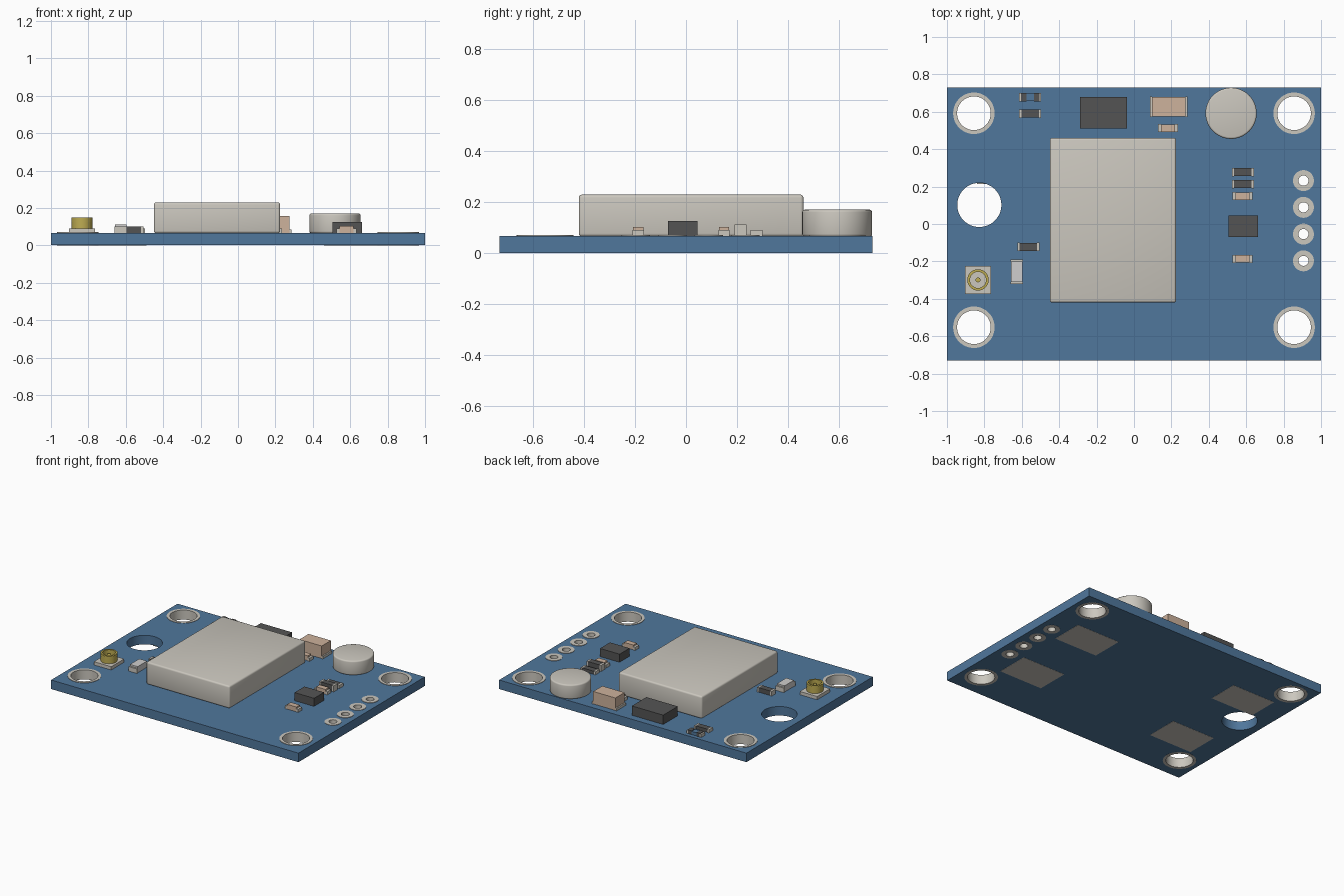
import bpy, bmesh, math

if "Cube" in bpy.data.objects:
    bpy.data.objects.remove(bpy.data.objects["Cube"], do_unlink=True)


def srgb(r, g, b):
    return tuple((c / 255 / 12.92) if c < 11 else ((c / 255 + 0.055) / 1.055) ** 2.4
                 for c in (r, g, b)) + (1.0,)


def material(name, *rgb):
    m = bpy.data.materials.new(name)
    m.use_nodes = True
    m.diffuse_color = srgb(*rgb)
    m.node_tree.nodes["Principled BSDF"].inputs["Base Color"].default_value = srgb(*rgb)
    return m


BLUE = material("board blue", 80, 119, 156)
SILVER = material("warm silver", 203, 199, 190)
TAN = material("ceramic tan", 205, 178, 156)
DARK = material("chip grey", 84, 84, 84)
WHITE = material("pale grey", 207, 206, 205)
GOLD = material("gold", 190, 172, 82)

TOP = 0.067  # upper surface of the board


def finish(name, bm, mat, smooth=False, bevel=0.0):
    bmesh.ops.recalc_face_normals(bm, faces=bm.faces)
    mesh = bpy.data.meshes.new(name)
    bm.to_mesh(mesh)
    bm.free()
    ob = bpy.data.objects.new(name, mesh)
    bpy.context.collection.objects.link(ob)
    if mat:
        mesh.materials.append(mat)
    bpy.ops.object.select_all(action="DESELECT")
    ob.select_set(True)
    bpy.context.view_layer.objects.active = ob
    if bevel:
        mod = ob.modifiers.new("rounded edges", "BEVEL")
        mod.width, mod.segments = bevel, 3
        mod.limit_method, mod.angle_limit = "ANGLE", math.radians(50)
        bpy.ops.object.modifier_apply(modifier=mod.name)
    if smooth:
        bpy.ops.object.shade_smooth_by_angle(angle=math.radians(40))
    return ob


def box(name, mat, x0, x1, y0, y1, z0, z1, bevel=0.0):
    bm = bmesh.new()
    bmesh.ops.create_cube(bm, size=1)
    for v in bm.verts:
        v.co.x = x1 if v.co.x > 0 else x0
        v.co.y = y1 if v.co.y > 0 else y0
        v.co.z = z1 if v.co.z > 0 else z0
    return finish(name, bm, mat, bevel > 0, bevel)


def add_lathe(bm, x, y, profile, closed, sides=48):
    """Spin (radius, height) points; a closed profile makes a tube."""
    rings = [[bm.verts.new((x + r * math.cos(a), y + r * math.sin(a), z))
              for a in (math.tau * i / sides for i in range(sides))] for r, z in profile]
    pairs = list(zip(rings, rings[1:])) + ([(rings[-1], rings[0])] if closed else [])
    for lo, hi in pairs:
        for i in range(sides):
            j = (i + 1) % sides
            bm.faces.new((lo[i], lo[j], hi[j], hi[i]))
    if not closed:
        bm.faces.new(rings[0][::-1])
        bm.faces.new(rings[-1])


def cylinder(name, mat, x, y, r, z0, z1, bevel=0.0):
    bm = bmesh.new()
    add_lathe(bm, x, y, [(r, z0), (r, z1)], False)
    return finish(name, bm, mat, True, bevel)


def tube(name, mat, x, y, inner, outer, z0, z1):
    bm = bmesh.new()
    add_lathe(bm, x, y, [(inner, z0), (outer, z0), (outer, z1), (inner, z1)], True)
    return finish(name, bm, mat, True)


# Board with every hole cut through
mounts = [(sx * 0.856, y) for sx in (-1, 1) for y in (0.592, -0.552)]
pins = [(0.906, 0.232 - 0.143 * i) for i in range(4)]
board = box("circuit_board", BLUE, -1, 1, -0.73, 0.73, 0.001, TOP)
cuts = bmesh.new()
holes = [(x, y, 0.1) for x, y in mounts] + [(x, y, 0.04) for x, y in pins]
for x, y, r in holes + [(-0.827, 0.102, 0.118)]:
    add_lathe(cuts, x, y, [(r, -0.1), (r, 0.2)], False)
cutter = finish("hole_cutter", cuts, None)
cutter.hide_render = True
cut = board.modifiers.new("holes", "BOOLEAN")
cut.operation, cut.solver, cut.object = "DIFFERENCE", "EXACT", cutter
bpy.context.view_layer.objects.active = board
bpy.ops.object.modifier_apply(modifier=cut.name)
bpy.data.objects.remove(cutter, do_unlink=True)
bpy.context.view_layer.objects.active = board
board.select_set(True)
bpy.ops.object.shade_smooth_by_angle(angle=math.radians(30))

# Plated rings lining the mounting and pin holes
for x, y in mounts:
    tube("mounting_ring", SILVER, x, y, 0.09, 0.111, 0, 0.07)
for x, y in pins:
    tube("pin_ring", SILVER, x, y, 0.027, 0.056, 0, 0.07)

# Contact plates on the underside
for x0, x1, y0, y1 in ((0.46, 0.81, 0.155, 0.39), (0.46, 0.81, -0.41, -0.17),
                       (-0.84, -0.49, 0.215, 0.44), (-0.84, -0.49, -0.42, -0.18)):
    box("underside_pad", SILVER, x0, x1, y0, y1, 0, 0.003)

# Shield can and round capacitor
box("shield_can", SILVER, -0.45, 0.225, -0.42, 0.46, TOP - 0.002, 0.229, bevel=0.012)
cylinder("round_capacitor", SILVER, 0.519, 0.592, 0.137, TOP - 0.002, 0.17, bevel=0.01)

# Large chips
box("regulator_chip", DARK, -0.29, -0.037, 0.51, 0.678, TOP, 0.135)
box("small_chip", DARK, 0.506, 0.664, -0.07, 0.045, TOP, 0.126)


def chip_part(name, mat, x, y, length, width, top, tip=0.012, tip_top=None, along_y=False):
    """Small two-ended component: body with solder tips."""
    def part(label, m, a, b, w, z):
        if along_y:
            box(label, m, x - w, x + w, y + a, y + b, TOP, z)
        else:
            box(label, m, x + a, x + b, y - w, y + w, TOP, z)
    h = length / 2
    part(name, mat, -h + tip, h - tip, width / 2, top)
    for a in (-h, h - tip):
        part(name + "_tip", SILVER, a, a + tip, width / 2 + 0.002, tip_top or top)


for x, y, top in ((-0.555, 0.59, 0.09), (-0.565, -0.122, 0.1),
                  (0.582, 0.277, 0.09), (0.582, 0.213, 0.112)):
    chip_part("resistor", DARK, x, y, 0.118, 0.043, top)
for x, y in ((0.182, 0.513), (0.58, 0.149), (0.58, -0.187)):
    chip_part("small_capacitor", TAN, x, y, 0.106, 0.04, 0.102, 0.016, 0.09)
chip_part("large_capacitor", TAN, 0.185, 0.627, 0.2, 0.105, 0.158, 0.01, 0.085)
chip_part("pale_component", WHITE, -0.626, -0.255, 0.132, 0.062, 0.112, 0.012, 0.1, True)

# Indicator light: blue lens between dark ends
chip_part("indicator_lens", BLUE, -0.555, 0.678, 0.118, 0.042, 0.09)
for x in (-0.59, -0.52):
    box("indicator_end", DARK, x - 0.014, x + 0.014, 0.656, 0.7, TOP, 0.094)

# Aerial socket: square base, gold collar, centre pin
ax, ay = -0.834, -0.299
box("socket_base", SILVER, ax - 0.07, ax + 0.07, ay - 0.075, ay + 0.075, TOP, 0.091)
tube("socket_collar", GOLD, ax, ay, 0.043, 0.055, 0.09, 0.148)
tube("socket_lip", GOLD, ax, ay, 0.045, 0.057, 0.125, 0.146)
cylinder("socket_pin", GOLD, ax, ay, 0.013, 0.09, 0.135)
